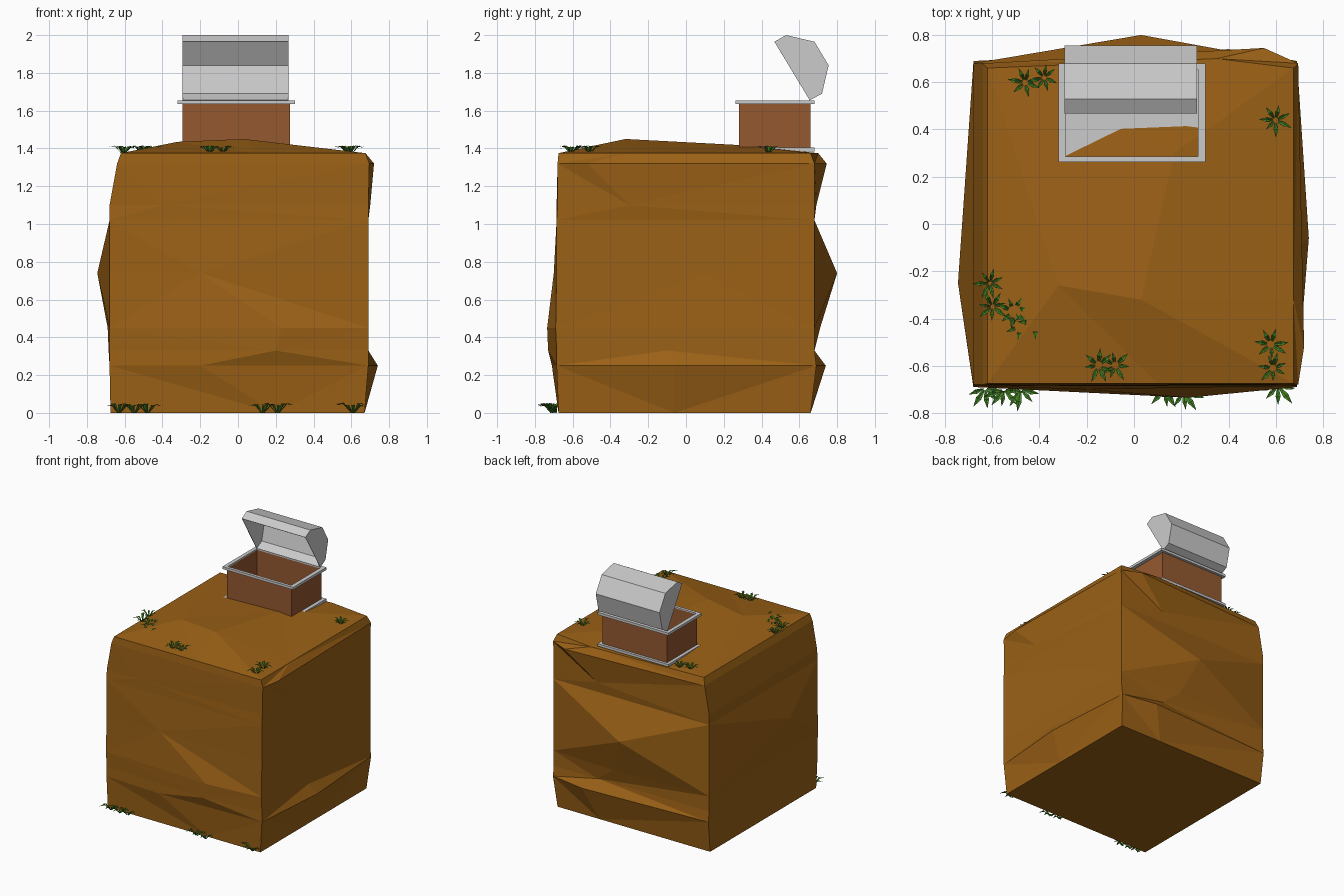
import bpy, bmesh, math, random
from mathutils import Vector

if "Cube" in bpy.data.objects:
    bpy.data.objects.remove(bpy.data.objects["Cube"])

random.seed(4)


def material(name, rgb):
    m = bpy.data.materials.new(name)
    m.diffuse_color = (*rgb, 1)
    m.use_nodes = True
    m.node_tree.nodes["Principled BSDF"].inputs["Base Color"].default_value = m.diffuse_color
    return m


ROCK = material("earth", (0.33, 0.12, 0.008))
WOOD = material("wood", (0.30, 0.10, 0.03))
LEAF = material("leaf", (0.06, 0.24, 0.02))


def make(name, verts, faces, mat=None, recalc=True):
    mesh = bpy.data.meshes.new(name)
    mesh.from_pydata(verts, [], faces)
    if recalc:
        bm = bmesh.new()
        bm.from_mesh(mesh)
        bmesh.ops.recalc_face_normals(bm, faces=bm.faces)
        bm.to_mesh(mesh)
        bm.free()
    ob = bpy.data.objects.new(name, mesh)
    bpy.context.collection.objects.link(ob)
    if mat:
        mesh.materials.append(mat)
    return ob


# Rock block: lofted eight-point rings, one movable point per side
# z, (x0, x1, y0, y1), then front (x, y), right (y, x), back (x, y), left (y, x)
rings = [
    (0.00, (-.675, .67, -.675, .66), (.2, -.675), (-.06, .67), (.3, .66), (-.1, -.675)),
    (0.25, (-.68, .69, -.685, .69), (-.2, -.71), (-.06, .74), (.4, .74), (-.1, -.68)),
    (0.33, (-.68, .69, -.685, .68), (.2, -.73), (-.1, .69), (.3, .68), (-.2, -.685)),
    (0.45, (-.68, .69, -.69, .68), (.23, -.735), (-.1, .69), (.15, .71), (-.25, -.69)),
    (0.74, (-.68, .69, -.685, .68), (-.2, -.70), (.1, .685), (.03, .80), (-.25, -.745)),
    (1.02, (-.68, .69, -.685, .68), (-.4, -.685), (-.2, .69), (.1, .68), (-.3, -.68)),
    (1.10, (-.68, .69, -.68, .68), (-.4, -.685), (-.3, .70), (.3, .69), (-.2, -.68)),
    (1.32, (-.64, .695, -.68, .68), (.1, -.68), (-.52, .72), (.55, .745), (0, -.64)),
    (1.375, (-.62, .675, -.675, .66), (.1, -.675), (-.32, .675), (.35, .70), (0, -.62)),
]
verts, faces = [], []
for z, (x0, x1, y0, y1), f, r, b, l in rings:
    loop = [(x0, y0), f, (x1, y0), r[::-1], (x1, y1), b, (x0, y1), l[::-1]]
    verts += [(x, y, z) for x, y in loop]
for k in range(len(rings) - 1):
    for i in range(8):
        j = (i + 1) % 8
        a, b, c, d = 8*k + i, 8*k + j, 8*k + 8 + j, 8*k + 8 + i
        faces += [(a, b, c), (a, c, d)] if (i + k) % 2 else [(a, b, d), (b, c, d)]
faces.append(tuple(range(7, -1, -1)))
# Low ridge on the top
t = 8 * (len(rings) - 1)
A, B, C = t + 8, t + 9, t + 10
verts += [(-.32, -.26, 1.435), (.03, -.32, 1.45), (.17, .30, 1.417)]
faces += [(t, t+1, A), (t+1, B, A), (t+1, t+2, B), (t+2, t+3, B), (t+3, C, B),
          (t+3, t+4, C), (t+4, t+5, C), (t+5, t+6, C), (t+6, A, C), (A, B, C),
          (t+6, t+7, A), (t+7, t, A)]
make("rock_block", verts, faces, ROCK)


# Chest: walls, trim and base plate
def rect(x0, x1, y0, y1, z):
    return [(x0, y0, z), (x1, y0, z), (x1, y1, z), (x0, y1, z)]


def frame(name, outer, inner, z0, z1, mat=None):
    v = rect(*outer, z0) + rect(*outer, z1) + rect(*inner, z1) + rect(*inner, z0)
    f = []
    for k in range(4):
        for i in range(4):
            j, n = (i + 1) % 4, (k + 1) % 4
            f.append((4*k + i, 4*k + j, 4*n + j, 4*n + i))
    return make(name, v, f, mat)


BODY = (-.295, .275, .28, .66)
INNER = (-.29, .27, .285, .655)
TRIM = (-.32, .303, .262, .68)
frame("chest_walls", BODY, INNER, 1.39, 1.645, WOOD)
frame("chest_top_trim", TRIM, INNER, 1.635, 1.655)
make("chest_base_plate", rect(*TRIM, 1.385) + rect(*TRIM, 1.405),
     [(3, 2, 1, 0), (4, 5, 6, 7), (0, 1, 5, 4), (1, 2, 6, 5), (2, 3, 7, 6), (3, 0, 4, 7)])

# Open lid: hollow faceted barrel, open on its underside
profile = [(.655, 1.655), (.72, 1.69), (.755, 1.84), (.68, 1.965), (.53, 2.0), (.468, 1.965)]
n = len(profile)
v = [(x, y, z) for x in (-.295, .267) for y, z in profile]
f = [(i, i + 1, n + i + 1, n + i) for i in range(n - 1)]
f += [tuple(range(n)), tuple(range(2*n - 1, n - 1, -1))]
lid = make("chest_lid", v, f)
mod = lid.modifiers.new("shell", "SOLIDIFY")
mod.thickness = 0.004
mod.offset = -1


# Grass: tufts of folded, drooping blades
def tuft(verts, faces, pos, start, spread, count, size):
    p = Vector(pos)
    for i in range(count):
        a = start + spread * i / max(count - 1, 1) + random.uniform(-.15, .15)
        s = size * random.uniform(.8, 1.1)
        d, w = Vector((math.cos(a), math.sin(a), 0)), Vector((-math.sin(a), math.cos(a), 0))
        up = Vector((0, 0, 1))
        k = len(verts)
        for along, high, wide in ((.1, 0, .04), (.55, .5, .13)):
            c = p + d * along * s + up * high * s
            verts += [c - w * wide * s, c - up * .05 * s, c + w * wide * s]
        verts.append(p + d * s + up * .42 * s)
        faces += [(k, k+1, k+4, k+3), (k+1, k+2, k+5, k+4), (k+3, k+4, k+6), (k+4, k+5, k+6)]


top_spots = [(-.61, -.25), (-.60, -.35), (-.51, -.37), (-.48, -.43), (-.42, -.42), (-.15, -.60),
             (-.08, -.60), (-.46, .60), (-.38, .62), (.60, .44), (.58, -.51), (.59, -.61)]
base_spots = [(-.63, -.695), (-.55, -.70), (-.48, -.70), (.13, -.70), (.21, -.71), (.61, -.685)]
gv, gf = [], []
for x, y in top_spots:
    tuft(gv, gf, (x, y, 1.377), random.uniform(0, 6), 5.4, 7, .07)
make("top_grass", gv, gf, LEAF, False)
gv, gf = [], []
for x, y in base_spots:
    tuft(gv, gf, (x, y, 0.004), math.pi * 1.08, math.pi * .84, 5, .09)
make("base_grass", gv, gf, LEAF, False)
